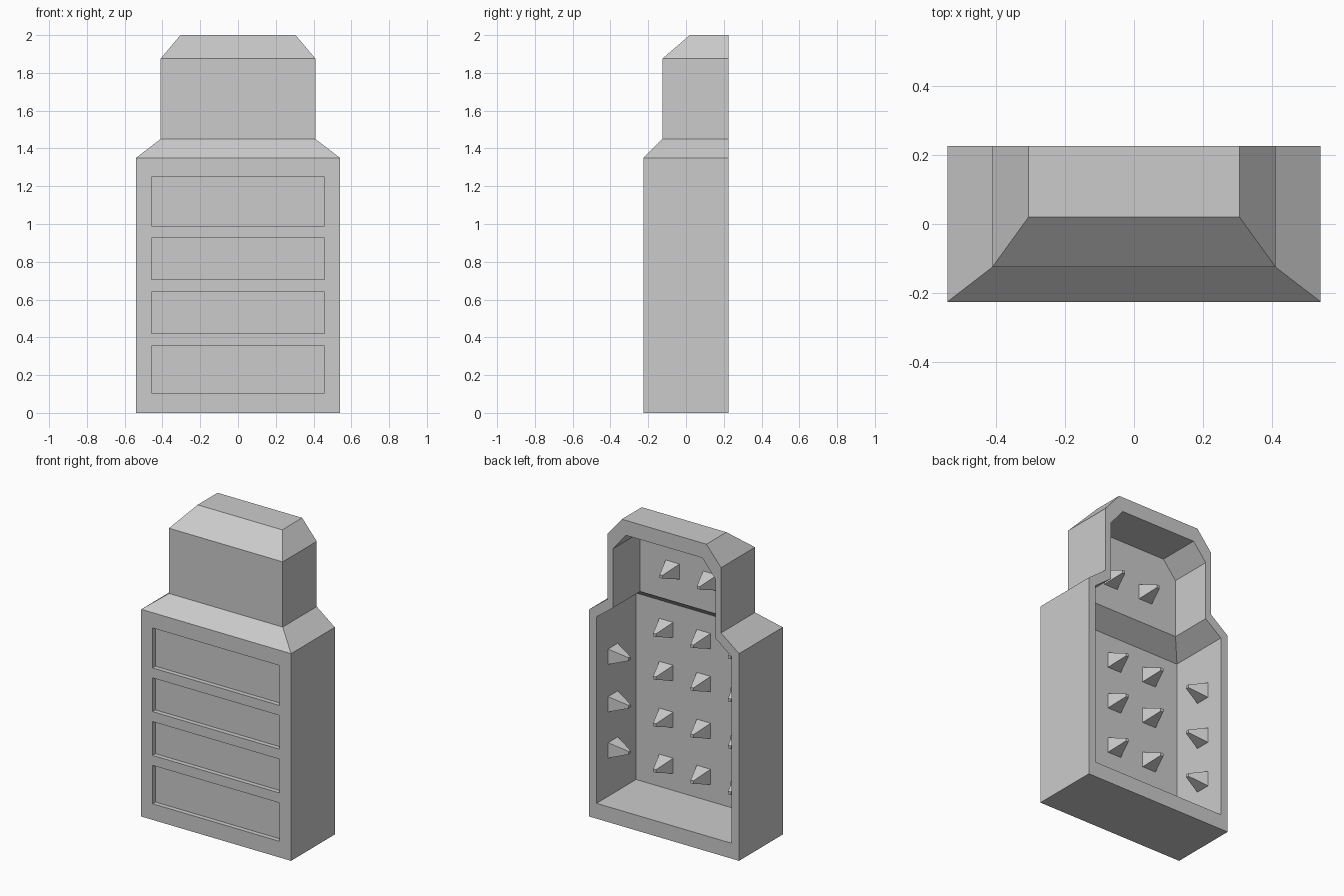
import bpy, bmesh
from math import radians, sqrt
from mathutils import Matrix, Vector

if "Cube" in bpy.data.objects:
    bpy.data.objects.remove(bpy.data.objects["Cube"])

BACK = 0.225


def new_object(name, bm):
    bmesh.ops.recalc_face_normals(bm, faces=bm.faces)
    mesh = bpy.data.meshes.new(name)
    bm.to_mesh(mesh)
    bm.free()
    obj = bpy.data.objects.new(name, mesh)
    bpy.context.collection.objects.link(obj)
    return obj


def loft(name, levels, back):
    """Stack of rectangles, each level = (z, half width, front y)."""
    bm = bmesh.new()
    rings = [[bm.verts.new(p) for p in
              ((-w, f, z), (w, f, z), (w, back, z), (-w, back, z))]
             for z, w, f in levels]
    bm.faces.new(rings[0])
    bm.faces.new(rings[-1])
    for a, b in zip(rings, rings[1:]):
        for i in range(4):
            j = (i + 1) % 4
            bm.faces.new((a[i], a[j], b[j], b[i]))
    return new_object(name, bm)


def cut(target, cutter):
    cutter.hide_render = True
    mod = target.modifiers.new("cut", 'BOOLEAN')
    mod.operation = 'DIFFERENCE'
    mod.solver = 'EXACT'
    mod.object = cutter
    bpy.context.view_layer.objects.active = target
    bpy.ops.object.modifier_apply(modifier=mod.name)
    bpy.data.objects.remove(cutter)


# Outer shell: wide body, sloped shoulder, narrow head, chamfered top
shell = loft("cabinet_shell", [(0, 0.54, -0.225), (1.35, 0.54, -0.225),
                               (1.45, 0.41, -0.125), (1.875, 0.41, -0.125),
                               (2.0, 0.305, 0.02)], BACK)

# Hollow interior, open at the back
cut(shell, loft("cavity_cutter", [(0.10, 0.487, -0.182), (1.315, 0.487, -0.182),
                                  (1.405, 0.369, -0.055), (1.79, 0.369, -0.055),
                                  (1.903, 0.275, -0.055)], 0.3))

# Four shallow recessed panels on the front
for z0, z1 in ((0.105, 0.355), (0.42, 0.64), (0.705, 0.925), (0.99, 1.25)):
    bm = bmesh.new()
    bmesh.ops.create_cube(bm, size=1, matrix=Matrix.LocRotScale(
        Vector((0, -0.245, (z0 + z1) / 2)), None, Vector((0.916, 0.1, z1 - z0))))
    cut(shell, new_object("panel_cutter", bm))


# Square tapered spikes pointing into the cavity
def spikes(name, spots, turn):
    bm = bmesh.new()
    for spot in spots:
        m = (Matrix.Translation(spot) @ turn @ Matrix.Translation((0, 0, 0.06))
             @ Matrix.Rotation(radians(45), 4, 'Z'))
        bmesh.ops.create_cone(bm, cap_ends=True, segments=4, radius1=0.05 * sqrt(2),
                              radius2=0.01 * sqrt(2), depth=0.12, matrix=m)
    return new_object(name, bm)


to_back = Matrix.Rotation(radians(-90), 4, 'X')
spikes("body_spikes", [(x, -0.182, z) for x in (-0.27, 0, 0.27)
                       for z in (0.26, 0.56, 0.865, 1.145)], to_back)
spikes("head_spikes", [(x, -0.055, 1.61) for x in (-0.135, 0.135)], to_back)
for side, s in (("left", -1), ("right", 1)):
    spikes(side + "_side_spikes", [(s * 0.487, 0.057, z) for z in (0.40, 0.70, 1.01)],
           Matrix.Rotation(radians(-90 * s), 4, 'Y'))
